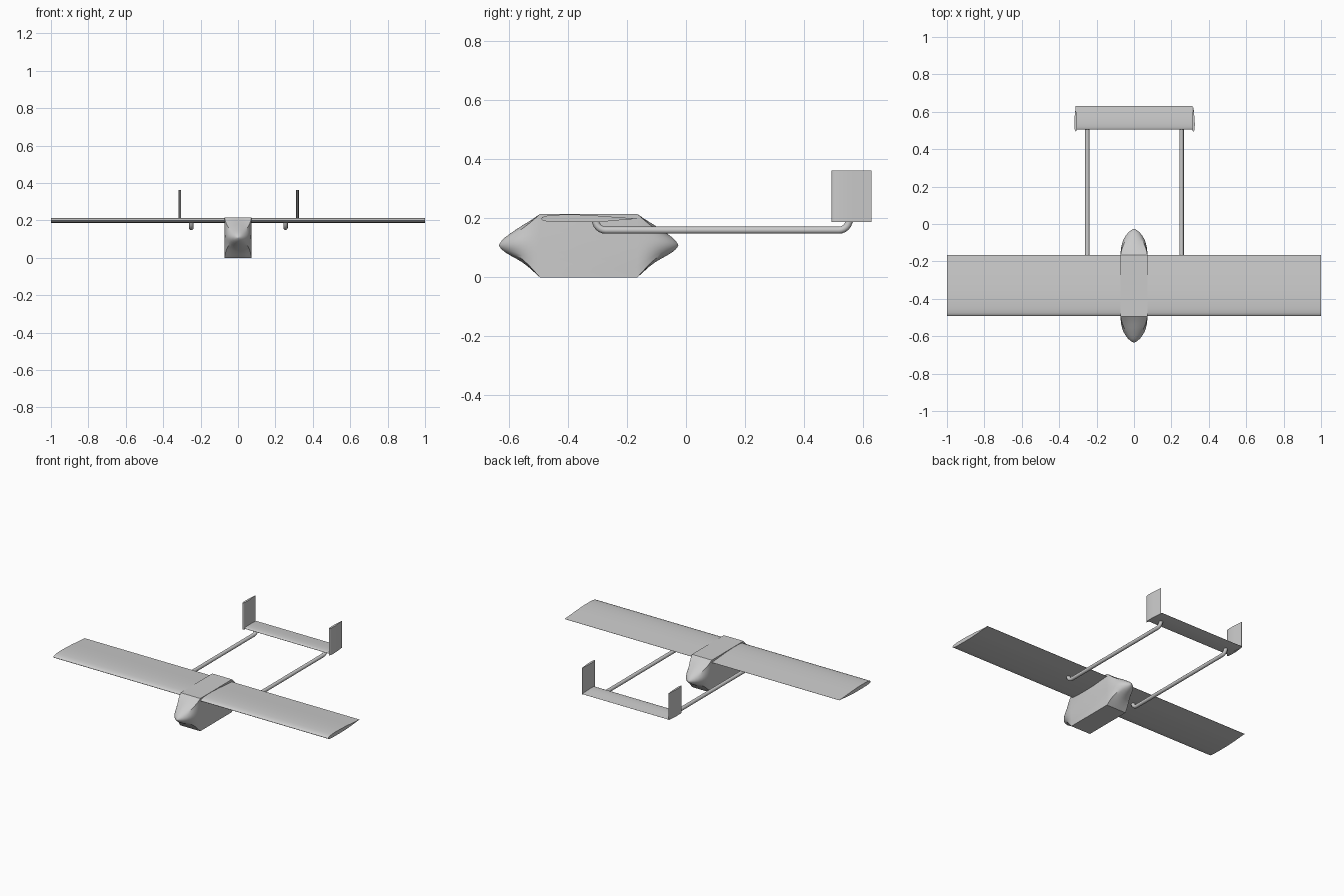
import bpy, bmesh, math

if "Cube" in bpy.data.objects:
    bpy.data.objects.remove(bpy.data.objects["Cube"])

# Airfoil section: (fraction of chord, fraction of thickness)
FOIL = [(0, .45), (.015, .66), (.05, .82), (.12, .94), (.25, 1), (.4, .98), (.6, .84),
        (.8, .65), (1, .48), (1, .44), (.85, .3), (.7, .13), (.55, .02), (.35, 0),
        (.15, .03), (.06, .1), (.02, .24)]


def loft(name, rings, angle=35):
    """Skin a list of equal-sized closed rings and cap both ends."""
    bm = bmesh.new()
    vs = [[bm.verts.new(p) for p in r] for r in rings]
    n = len(vs[0])
    for a, b in zip(vs, vs[1:]):
        for i in range(n):
            j = (i + 1) % n
            bm.faces.new((a[i], a[j], b[j], b[i]))
    bm.faces.new(vs[0])
    bm.faces.new(vs[-1])
    bmesh.ops.recalc_face_normals(bm, faces=bm.faces)
    me = bpy.data.meshes.new(name)
    bm.to_mesh(me)
    bm.free()
    ob = bpy.data.objects.new(name, me)
    bpy.context.collection.objects.link(ob)
    bpy.ops.object.select_all(action='DESELECT')
    bpy.context.view_layer.objects.active = ob
    ob.select_set(True)
    bpy.ops.object.shade_smooth_by_angle(angle=math.radians(angle))
    return ob


def foil_span(name, half, y0, y1, z0, z1):
    """Horizontal surface running along x."""
    return loft(name, [[(x, y0 + (y1 - y0) * c, z0 + (z1 - z0) * t) for c, t in FOIL]
                       for x in (-half, half)])


# Main wing and tailplane
foil_span("main_wing", 1.0, -0.492, -0.166, 0.187, 0.213)
foil_span("tailplane", 0.313, 0.504, 0.631, 0.187, 0.2)

# Upright fins on the tailplane tips
for side, x0 in (("left", -0.318), ("right", 0.311)):
    loft(side + "_fin", [[(x0 + 0.014 * t, 0.494 + 0.134 * c, z) for c, t in FOIL]
                         for z in (0.187, 0.363)])


# Fuselage: square box that rounds off to a point at each end
def section(y, w, zb, zt, roundness):
    pts, n = [], 32
    h, cz = (zt - zb) / 2, (zt + zb) / 2
    for i in range(n):
        a = 2 * math.pi * i / n
        c, s = math.cos(a), math.sin(a)
        m = max(abs(c), abs(s))
        k = (1 - roundness) / m + roundness
        pts.append((w * c * k, y, cz + h * s * k))
    return pts


# offset past the box, half width, bottom, top, roundness
END = [(0, .072, 0, .215, 0), (.02, .071, .018, .201, .15), (.04, .0685, .036, .188, .35),
       (.06, .064, .051, .176, .58), (.08, .057, .063, .163, .8), (.1, .046, .074, .149, .95),
       (.118, .032, .085, .136, 1), (.13, .018, .095, .124, 1), (.137, .007, .104, .114, 1),
       (.139, .001, .1085, .1095, 1)]
rings = [section(-0.495 - d, *r) for d, *r in reversed(END)]
rings += [section(-0.165 + d, *r) for d, *r in END]
loft("fuselage", rings, 30)


# Tail booms: straight tubes with both ends bent upward
def boom(name, x):
    r, z = 0.035, 0.16
    front = [(-0.272 - r * math.sin(a), z + r * (1 - math.cos(a)))
             for a in [math.radians(75 - 15 * i) for i in range(6)]]
    rear = [(0.518 + r * math.sin(a), z + r * (1 - math.cos(a)))
            for a in [math.radians(15 * i) for i in range(6)]]
    path = [(-0.309, 0.196)] + front + rear + [(0.555, 0.193)]
    cu = bpy.data.curves.new(name, 'CURVE')
    cu.dimensions = '3D'
    cu.bevel_depth = 0.012
    cu.bevel_resolution = 4
    cu.use_fill_caps = True
    sp = cu.splines.new('POLY')
    sp.points.add(len(path) - 1)
    for p, (y, pz) in zip(sp.points, path):
        p.co = (x, y, pz, 1)
        p.radius = 1
    sp.use_smooth = True
    bpy.context.collection.objects.link(bpy.data.objects.new(name, cu))


boom("left_boom", -0.25)
boom("right_boom", 0.254)
